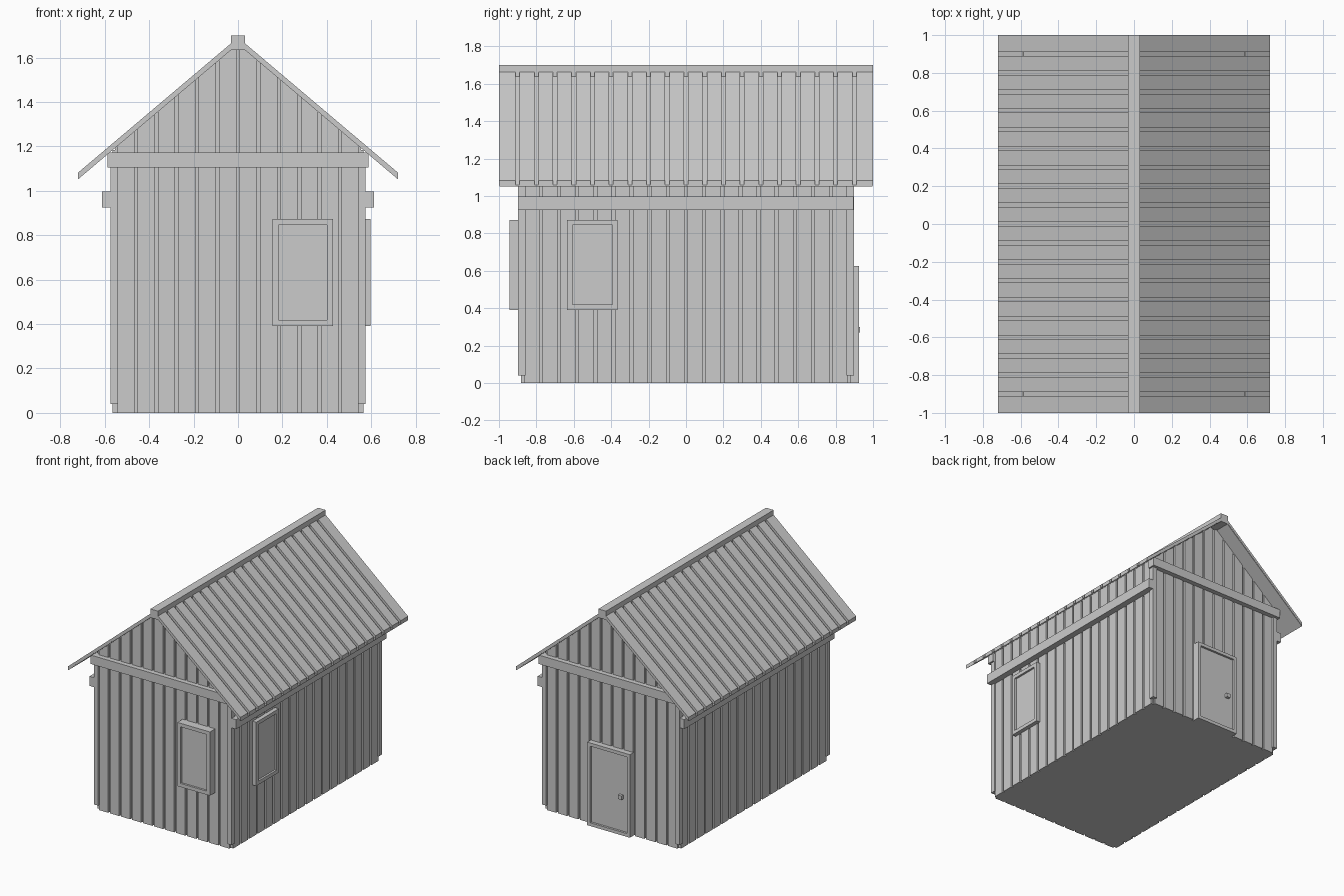
import bpy, bmesh

if "Cube" in bpy.data.objects:
    bpy.data.objects.remove(bpy.data.objects["Cube"])


def make(name, parts):
    """One object from prisms: (outline points, axis map, start, end)."""
    bm = bmesh.new()
    for pts, to3d, a, b in parts:
        lo = [bm.verts.new(to3d(u, v, a)) for u, v in pts]
        hi = [bm.verts.new(to3d(u, v, b)) for u, v in pts]
        n = len(pts)
        bm.faces.new(lo)
        bm.faces.new(hi[::-1])
        for i in range(n):
            j = (i + 1) % n
            bm.faces.new((lo[j], lo[i], hi[i], hi[j]))
    bmesh.ops.recalc_face_normals(bm, faces=bm.faces)
    me = bpy.data.meshes.new(name)
    bm.to_mesh(me)
    bm.free()
    ob = bpy.data.objects.new(name, me)
    bpy.context.collection.objects.link(ob)
    return ob


def along_y(u, v, w):
    return (u, w, v)


def along_x(u, v, w):
    return (w, u, v)


def rect(u0, u1, v0, v1):
    return [(u0, v0), (u1, v0), (u1, v1), (u0, v1)]


def box(x0, x1, y0, y1, z0, z1):
    return (rect(x0, x1, z0, z1), along_y, y0, y1)


def frame(u0, u1, v0, v1, t, axis, a, b):
    return [(rect(u0, u0 + t, v0, v1), axis, a, b),
            (rect(u1 - t, u1, v0, v1), axis, a, b),
            (rect(u0 + t, u1 - t, v0, v0 + t), axis, a, b),
            (rect(u0 + t, u1 - t, v1 - t, v1), axis, a, b)]


def roof_z(x):
    return 1.665 - 0.845 * (abs(x) - 0.03)


def under(x):
    return roof_z(x) - 0.029


# inner wall block with gables
HX, HY = 0.553, 0.868
make("wall_core", [([(-HX, 0), (HX, 0), (HX, under(HX)), (0, under(0)), (-HX, under(HX))],
                    along_y, -HY, HY)])

# vertical boards on the two gable ends
for name, s in (("front_boards", -1), ("back_boards", 1)):
    parts = []
    for k in range(-6, 6):
        a, b = k * 0.092 + 0.007, (k + 1) * 0.092 - 0.007
        parts.append(([(a, 0), (b, 0), (b, under(b)), (a, under(a))],
                      along_y, s * (HY - 0.01), s * 0.882))
    make(name, parts)

# vertical boards on the long sides
for name, s in (("left_boards", -1), ("right_boards", 1)):
    make(name, [(rect(k * 0.097 + 0.008, (k + 1) * 0.097 - 0.008, 0, under(0.566)),
                 along_x, s * (HX - 0.01), s * 0.566) for k in range(-9, 9)])

# corner posts
for sx in (-1, 1):
    for sy in (-1, 1):
        make("corner_post", [box(sx * 0.54, sx * 0.575, sy * 0.858, sy * 0.897, 0.04, 1.15)])

# horizontal beams
for s in (-1, 1):
    make("gable_beam", [box(-0.587, 0.587, s * 0.86, s * 0.918, 1.105, 1.172)])
    make("side_beam", [box(s * 0.55, s * 0.612, -0.897, 0.895, 0.925, 0.997)])

# roof planks on a thin backing sheet, each side
for s in (-1, 1):
    def strip(d0, d1):
        return [(s * x, roof_z(x) - d) for x, d in ((0.0, d0), (0.72, d0), (0.72, d1), (0.0, d1))]
    make("roof_sheet", [(strip(0.024, 0.03), along_y, -0.998, 0.998)])
    make("roof_planks", [(strip(0, 0.025), along_y,
                          max(-1, k * 0.1 + 0.011), min(1, (k + 1) * 0.1 - 0.011))
                         if -10 < k < 9 else
                         (strip(0, 0.025), along_y,
                          -1 if k == -10 else 0.911, -0.911 if k == -10 else 1)
                         for k in range(-10, 10)])
make("ridge_cap", [box(-0.032, 0.032, -1, 1, 1.635, 1.70)])

# front window
make("front_window_frame", frame(0.155, 0.427, 0.392, 0.873, 0.027, along_y, -0.87, -0.945))
make("front_window_pane", [box(0.17, 0.41, -0.93, -0.87, 0.41, 0.86)])

# right side window
make("side_window_frame", frame(-0.635, -0.365, 0.392, 0.873, 0.027, along_x, 0.55, 0.597))
make("side_window_pane", [box(0.55, 0.582, -0.62, -0.38, 0.41, 0.86)])

# back door with frame and knob
make("door_frame", frame(-0.178, 0.178, 0, 0.627, 0.025, along_y, 0.86, 0.924))
make("door_panel", [box(-0.16, 0.16, 0.86, 0.908, 0.01, 0.61)])
make("door_knob", [box(-0.113, -0.083, 0.90, 0.93, 0.27, 0.30)])
